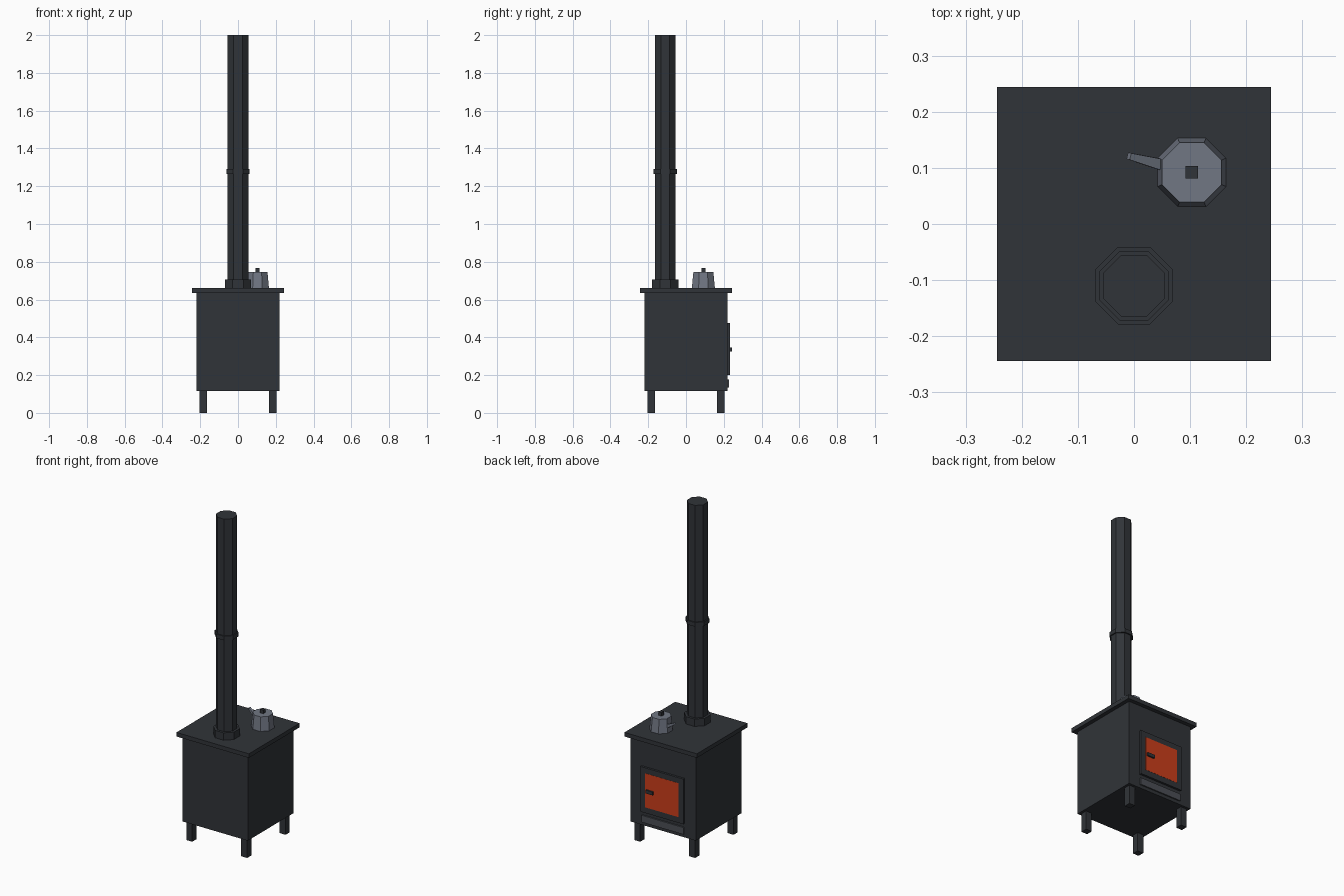
import bpy, bmesh, math
from mathutils import Matrix, Vector

if "Cube" in bpy.data.objects:
    bpy.data.objects.remove(bpy.data.objects["Cube"])


def material(name, rgb):
    m = bpy.data.materials.new(name)
    m.diffuse_color = (*rgb, 1)
    m.use_nodes = True
    m.node_tree.nodes["Principled BSDF"].inputs["Base Color"].default_value = m.diffuse_color
    return m


IRON = material("cast_iron", (0.030, 0.034, 0.040))
STEEL = material("worn_steel", (0.07, 0.077, 0.09))
TIN = material("kettle_tin", (0.165, 0.185, 0.23))
FIRE = material("fire_glow", (0.60, 0.048, 0.011))


def finish(name, bm, mat):
    mesh = bpy.data.meshes.new(name)
    bm.to_mesh(mesh)
    bm.free()
    mesh.materials.append(mat)
    obj = bpy.data.objects.new(name, mesh)
    bpy.context.collection.objects.link(obj)
    return obj


def box(name, x, y, z, mat=IRON):
    """Box from (min, max) ranges."""
    bm = bmesh.new()
    size = [b - a for a, b in (x, y, z)]
    mid = [(a + b) / 2 for a, b in (x, y, z)]
    bmesh.ops.create_cube(bm, size=1, matrix=Matrix.Translation(mid) @ Matrix.Diagonal((*size, 1)))
    return finish(name, bm, mat)


def prism(name, start, end, a0, a1, mat=IRON, sides=8):
    """Flat-sided tapered prism between two points; a0, a1 are centre-to-flat distances."""
    start, end = Vector(start), Vector(end)
    axis = end - start
    k = 1 / math.cos(math.pi / sides)
    rot = axis.to_track_quat('Z', 'Y').to_matrix().to_4x4() if axis.xy.length > 1e-6 else Matrix()
    bm = bmesh.new()
    bmesh.ops.create_cone(bm, cap_ends=True, segments=sides, radius1=a0 * k, radius2=a1 * k,
                          depth=axis.length,
                          matrix=Matrix.Translation((start + end) / 2) @ rot
                          @ Matrix.Rotation(math.pi / sides, 4, 'Z'))
    return finish(name, bm, mat)


# Firebox, top plate and legs
box("firebox", (-0.22, 0.22), (-0.22, 0.22), (0.115, 0.635))
box("top_plate", (-0.244, 0.244), (-0.244, 0.244), (0.635, 0.66))
for sx, side in ((-1, "left"), (1, "right")):
    for sy, end in ((-1, "front"), (1, "back")):
        cx, cy = 0.185 * sx, 0.185 * sy
        box(f"{end}_{side}_leg", (cx - 0.02, cx + 0.02), (cy - 0.02, cy + 0.02), (0, 0.115))

# Door with glowing window, handle and ash drawer
box("door", (-0.145, 0.145), (0.22, 0.233), (0.2, 0.475))
box("door_window", (-0.112, 0.112), (0.225, 0.234), (0.235, 0.442), FIRE)
box("door_handle", (0.055, 0.102), (0.23, 0.243), (0.326, 0.346))
box("ash_drawer", (-0.142, 0.142), (0.22, 0.228), (0.135, 0.177), STEEL)

# Flue pipe with base collar and joint ring
FY = -0.11
prism("flue_pipe", (0, FY, 0.66), (0, FY, 2.0), 0.055, 0.055)
prism("flue_collar", (0, FY, 0.66), (0, FY, 0.705), 0.069, 0.069)
prism("flue_joint", (0, FY, 1.265), (0, FY, 1.29), 0.062, 0.062)

# Kettle with knob and spout
KX, KY = 0.103, 0.092
prism("kettle_body", (KX, KY, 0.66), (KX, KY, 0.745), 0.061, 0.053, TIN)
box("kettle_knob", (KX - 0.011, KX + 0.011), (KY - 0.011, KY + 0.011), (0.745, 0.767))
prism("kettle_spout", (0.06, 0.103, 0.693), (-0.009, 0.121, 0.733), 0.011, 0.006, TIN, 4)
